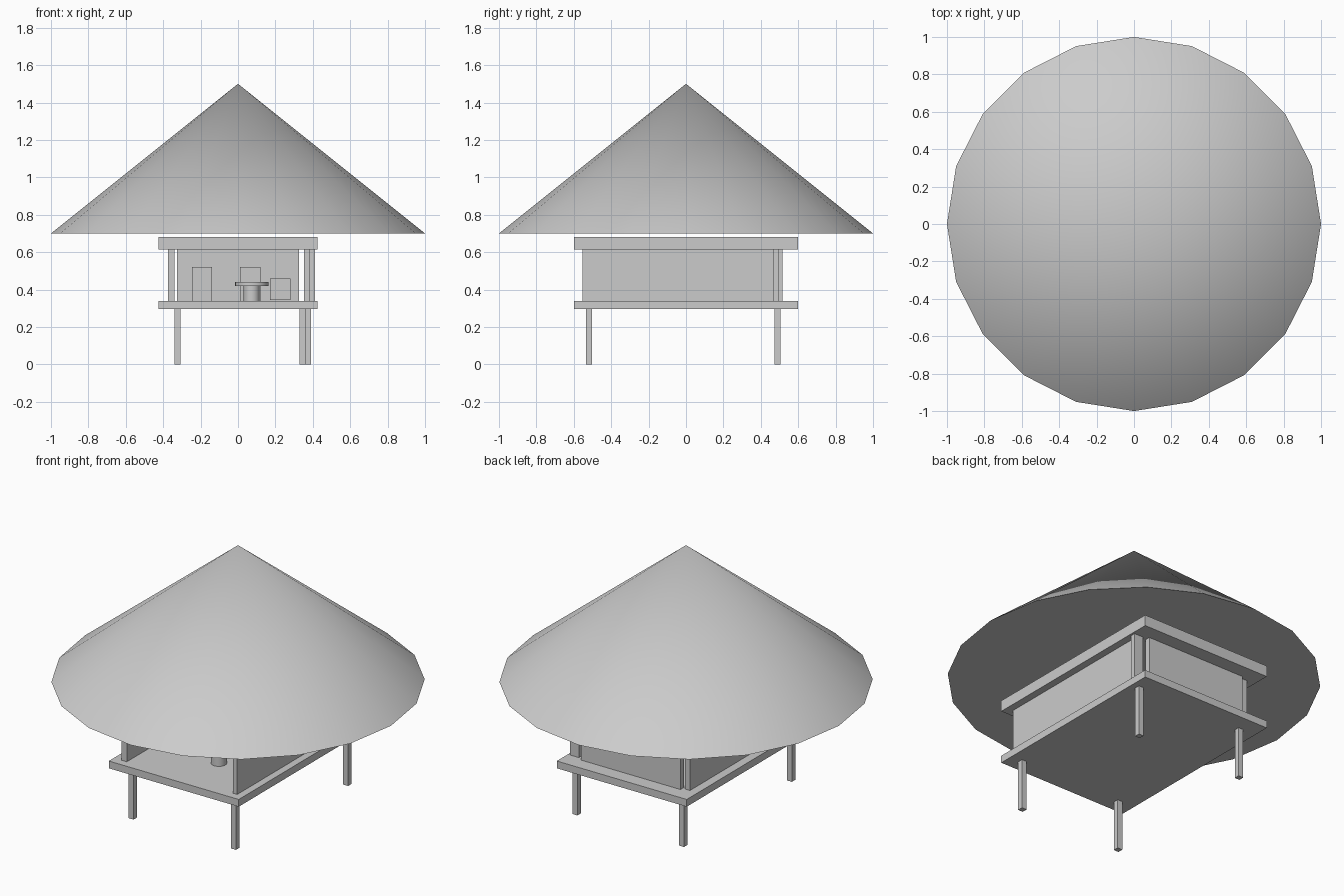
import bpy, math

if "Cube" in bpy.data.objects:
    bpy.data.objects.remove(bpy.data.objects["Cube"])


def box(name, x0, x1, y0, y1, z0, z1):
    bpy.ops.mesh.primitive_cube_add(
        size=1, location=((x0 + x1) / 2, (y0 + y1) / 2, (z0 + z1) / 2))
    ob = bpy.context.object
    ob.name = name
    ob.scale = (x1 - x0, y1 - y0, z1 - z0)
    bpy.ops.object.transform_apply(location=False, rotation=False, scale=True)
    return ob


def disc(name, x, y, r, z0, z1, sides=20):
    bpy.ops.mesh.primitive_cylinder_add(
        vertices=sides, radius=r, depth=z1 - z0, location=(x, y, (z0 + z1) / 2))
    ob = bpy.context.object
    ob.name = name
    bpy.ops.object.shade_smooth_by_angle(angle=math.radians(30))
    return ob


FLOOR, UNDER, CEIL = 0.34, 0.297, 0.615

# Conical roof, 20 sides, smooth with a sharp flat underside
bpy.ops.mesh.primitive_cone_add(vertices=20, radius1=1, radius2=0, depth=0.8,
                                location=(0, 0, 1.1))
bpy.context.object.name = "roof"
bpy.ops.object.shade_smooth_by_angle(angle=math.radians(30))

# Floor and ceiling slabs
box("floor", -0.425, 0.425, -0.6, 0.6, UNDER, FLOOR)
box("ceiling", -0.425, 0.425, -0.6, 0.6, CEIL, 0.68)

# Stilts
for name, x, y in (("front_left_leg", -0.324, -0.519), ("front_right_leg", 0.345, -0.519),
                   ("back_left_leg", -0.324, 0.489), ("back_right_leg", 0.373, 0.489)):
    box(name, x - 0.016, x + 0.016, y - 0.016, y + 0.016, 0, UNDER)

# Walls on three sides, open at the front
box("left_wall", -0.374, -0.34, -0.553, 0.497, FLOOR, CEIL)
box("right_wall", 0.353, 0.382, -0.553, 0.497, FLOOR, CEIL)
box("back_wall", -0.326, 0.326, 0.486, 0.516, FLOOR, CEIL)
box("corner_post", 0.382, 0.412, 0.465, 0.497, FLOOR, CEIL)

# Round table
disc("table_stem", 0.073, -0.283, 0.043, FLOOR, 0.42)
disc("table_top", 0.073, -0.283, 0.09, 0.42, 0.44)

# Furniture blocks
box("tall_block", -0.245, -0.138, 0.0, 0.107, FLOOR, 0.52)
box("seat_block", 0.012, 0.12, 0.0, 0.107, FLOOR, 0.52)
box("low_block", 0.172, 0.28, 0.05, 0.158, 0.345, 0.46)
